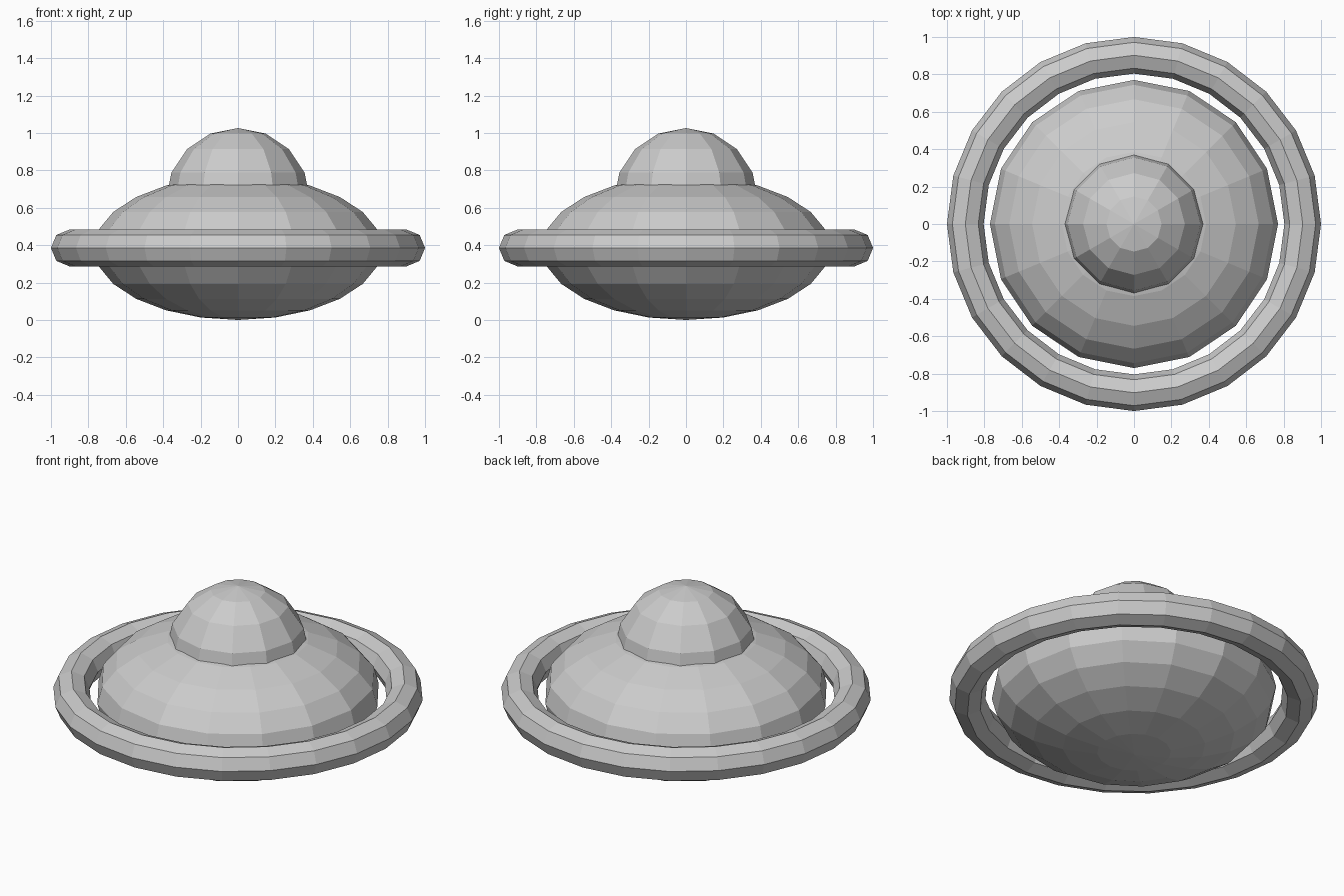
import bpy

if "Cube" in bpy.data.objects:
    bpy.data.objects.remove(bpy.data.objects["Cube"])

HULL_R = 0.77
MID_Z = HULL_R / 2  # hull centre, so its bottom touches the ground


def ball(name, radius, z, segments, rings, squash=1.0):
    bpy.ops.mesh.primitive_uv_sphere_add(segments=segments, ring_count=rings,
                                         radius=radius, location=(0, 0, z))
    obj = bpy.context.object
    obj.name = name
    obj.scale.z = squash
    return obj


# Flattened saucer body
ball("hull", HULL_R, MID_Z, 16, 12, 0.5)

# Cockpit dome, its lower part sunk into the hull
ball("dome", HULL_R / 2, 0.641, 12, 8)

# Floating outer ring with an octagonal section
bpy.ops.mesh.primitive_torus_add(major_segments=24, minor_segments=8,
                                 major_radius=0.902, minor_radius=0.098,
                                 location=(0, 0, MID_Z))
bpy.context.object.name = "outer_ring"
